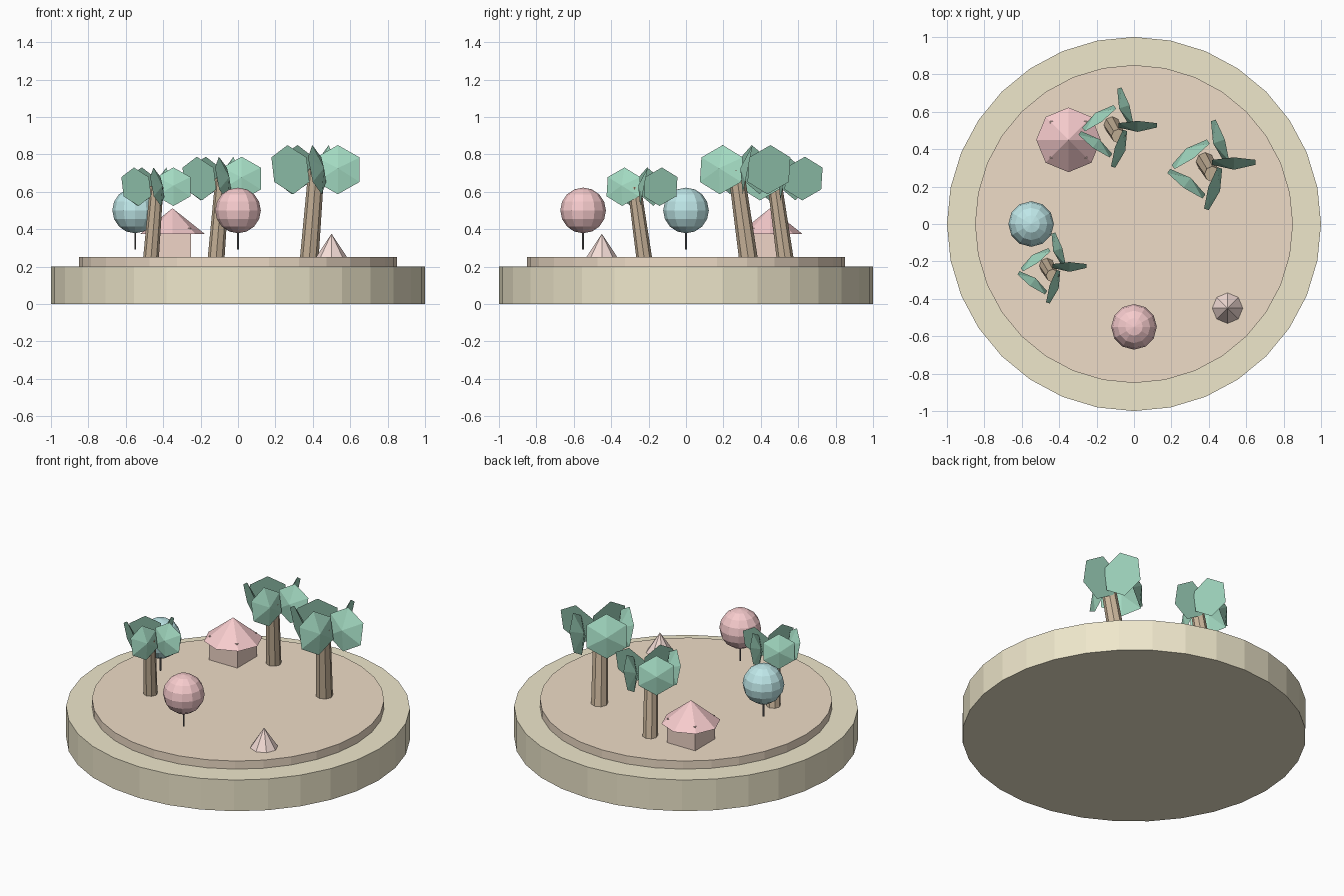
import bpy, bmesh, math
from mathutils import Matrix, Vector

if "Cube" in bpy.data.objects:
    bpy.data.objects.remove(bpy.data.objects["Cube"])


def material(name, rgb):
    m = bpy.data.materials.new(name)
    m.diffuse_color = (*rgb, 1)
    m.use_nodes = True
    m.node_tree.nodes["Principled BSDF"].inputs["Base Color"].default_value = m.diffuse_color
    return m


SAND = material("sand", (0.86, 0.80, 0.60))
SOIL = material("soil", (0.86, 0.72, 0.57))
BARK = material("bark", (0.61, 0.48, 0.34))
LEAF = material("leaf", (0.36, 0.69, 0.53))
PINK = material("pink", (0.93, 0.60, 0.61))
BLUSH = material("blush", (0.92, 0.73, 0.68))
WALL = material("wall", (0.87, 0.66, 0.57))
TEAL = material("teal", (0.52, 0.80, 0.81))
DARK = material("dark", (0.15, 0.14, 0.14))


def finish(bm, name, mat):
    mesh = bpy.data.meshes.new(name)
    bm.to_mesh(mesh)
    bm.free()
    mesh.materials.append(mat)
    ob = bpy.data.objects.new(name, mesh)
    bpy.context.collection.objects.link(ob)
    return ob


def add_cone(bm, sides, r1, r2, depth, matrix):
    bmesh.ops.create_cone(bm, cap_ends=True, segments=sides, radius1=r1,
                          radius2=r2, depth=depth, matrix=matrix)


def upright(name, mat, sides, r1, r2, x, y, z0, z1):
    bm = bmesh.new()
    add_cone(bm, sides, r1, r2, z1 - z0, Matrix.Translation((x, y, (z0 + z1) / 2)))
    return finish(bm, name, mat)


# Round two-step island
upright("island_base", SAND, 32, 1.0, 1.0, 0, 0, 0, 0.2)
upright("island_ground", SOIL, 32, 0.85, 0.85, 0, 0, 0.2, 0.252)


def palm(name, x, y, crown_z, r, trunk_r):
    # Leaning tapered trunk, pivoting about its middle
    lean = Vector((0.08, -0.14, 1)).normalized()
    length = crown_z - 0.24
    spin = Vector((0, 0, 1)).rotation_difference(lean).to_matrix().to_4x4()
    bm = bmesh.new()
    add_cone(bm, 8, trunk_r, trunk_r * 0.85, length,
             Matrix.Translation((x, y, 0.24 + length / 2)) @ spin)
    finish(bm, name + "_trunk", BARK)
    # Five shallow six-sided cones standing on edge
    bm = bmesh.new()
    for k in range(5):
        a = k * math.tau / 5
        pos = (x + r * math.cos(a), y + 0.01 - r * math.sin(a), crown_z)
        add_cone(bm, 6, r, 0, r * 0.3,
                 Matrix.Translation(pos) @ Matrix.Rotation(a, 4, 'Z')
                 @ Matrix.Rotation(math.pi / 2 - 0.2, 4, 'X'))
    finish(bm, name + "_leaves", LEAF)


palm("palm_large", 0.40, 0.30, 0.722, 0.134, 0.050)
palm("palm_medium", -0.10, 0.50, 0.674, 0.119, 0.045)
palm("palm_small", -0.45, -0.25, 0.63, 0.105, 0.042)

# Hut with eight-sided roof
bm = bmesh.new()
bmesh.ops.create_cube(bm, size=1, matrix=Matrix.Translation((-0.35, 0.45, 0.3275))
                      @ Matrix.Diagonal((0.2, 0.2, 0.155, 1)))
finish(bm, "hut_walls", WALL)
upright("hut_roof", PINK, 8, 0.173, 0, -0.35, 0.45, 0.374, 0.512)

# Floating balls on thin sticks
for name, mat, x, y in (("teal_ball", TEAL, -0.55, 0), ("pink_ball", PINK, 0, -0.55)):
    bm = bmesh.new()
    bmesh.ops.create_uvsphere(bm, u_segments=12, v_segments=8, radius=0.122,
                              matrix=Matrix.Translation((x, y, 0.5)))
    finish(bm, name, mat)
    upright(name + "_stick", DARK, 6, 0.005, 0.005, x, y, 0.29, 0.42)

# Small shell cone
upright("shell", BLUSH, 8, 0.083, 0, 0.5, -0.45, 0.25, 0.376)
